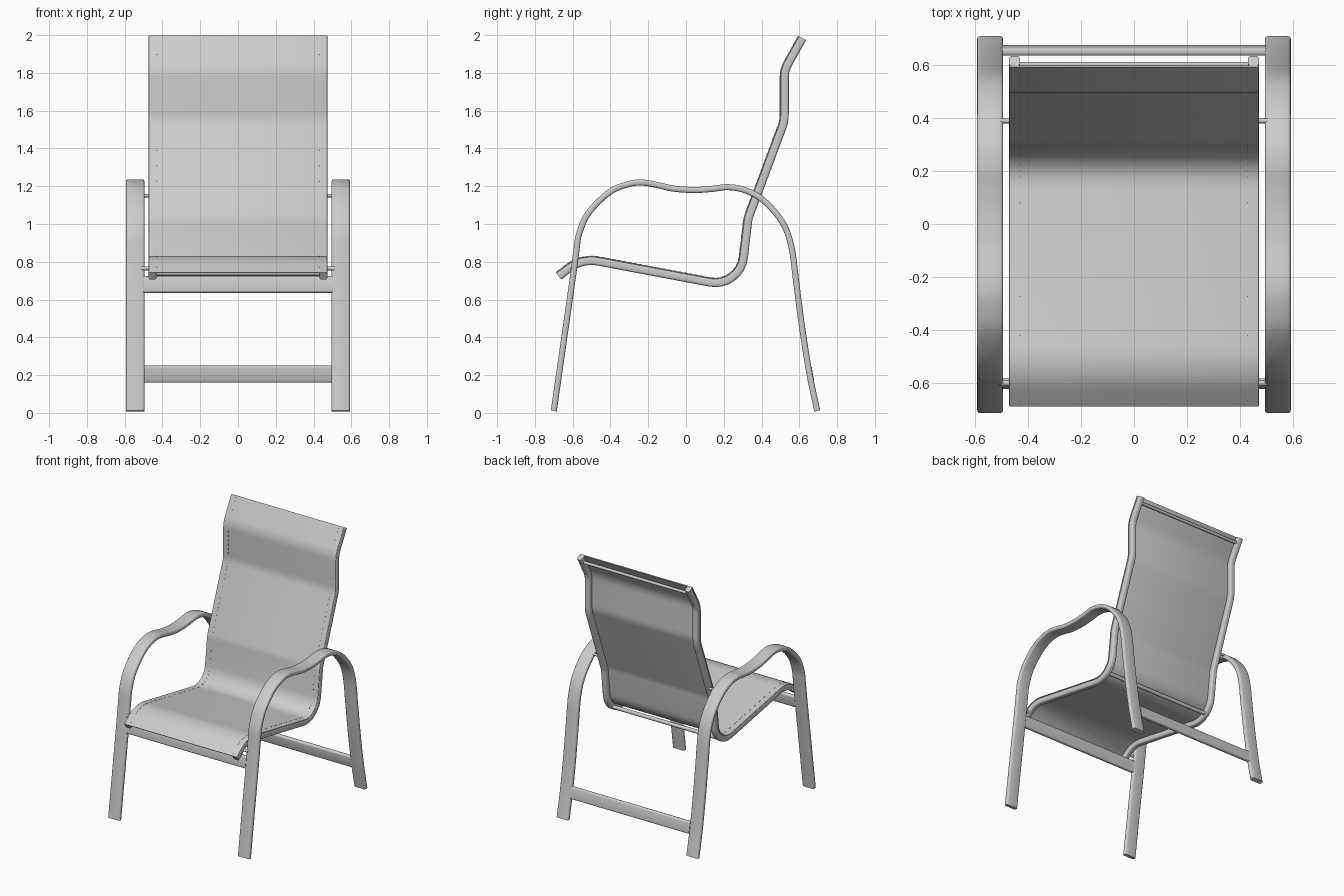
import bpy, bmesh, math
from mathutils import Vector, Matrix

if "Cube" in bpy.data.objects:
    bpy.data.objects.remove(bpy.data.objects["Cube"])

grey = bpy.data.materials.new("light grey")
grey.diffuse_color = (0.6, 0.6, 0.6, 1)
grey.use_nodes = True
grey.node_tree.nodes["Principled BSDF"].inputs["Base Color"].default_value = grey.diffuse_color


def finish(name, bm, smooth=True):
    bmesh.ops.recalc_face_normals(bm, faces=bm.faces)
    me = bpy.data.meshes.new(name)
    bm.to_mesh(me)
    bm.free()
    me.materials.append(grey)
    ob = bpy.data.objects.new(name, me)
    bpy.context.collection.objects.link(ob)
    if smooth:
        bpy.ops.object.select_all(action='DESELECT')
        ob.select_set(True)
        bpy.context.view_layer.objects.active = ob
        bpy.ops.object.shade_smooth_by_angle(angle=math.radians(35))
    return ob


def fillet(corners, steps=8):
    """Polyline of (y, z, radius) with rounded corners."""
    pts = [Vector(c[:2]) for c in corners]
    out = [pts[0]]
    for i in range(1, len(pts) - 1):
        p, r = pts[i], corners[i][2]
        a, b = (pts[i - 1] - p).normalized(), (pts[i + 1] - p).normalized()
        half = a.angle(b) / 2
        centre = p + (a + b).normalized() * (r / math.sin(half))
        t = r / math.tan(half)
        u, v = p + a * t - centre, p + b * t - centre
        turn = u.angle(v)
        for k in range(steps + 1):
            f = k / steps
            out.append(centre + (u * math.sin((1 - f) * turn) + v * math.sin(f * turn)) / math.sin(turn))
    return out + [pts[-1]]


def spline(points, steps=5):
    """Smooth curve through the points."""
    p = [Vector(q) for q in points]
    p = [2 * p[0] - p[1]] + p + [2 * p[-1] - p[-2]]
    out = []
    for i in range(1, len(p) - 2):
        a, b, c, d = p[i - 1:i + 3]
        for k in range(steps):
            t = k / steps
            out.append(0.5 * (2 * b + (c - a) * t + (2 * a - 5 * b + 4 * c - d) * t * t
                              + (3 * b - a - 3 * c + d) * t ** 3))
    return out + [p[-2]]


def frames(path):
    """Each path point with its normal and mitre stretch."""
    for i, p in enumerate(path):
        a = (p - path[max(i - 1, 0)]).normalized() if i else (path[1] - p).normalized()
        b = (path[i + 1] - p).normalized() if i < len(path) - 1 else a
        t = (a + b).normalized()
        yield p, Vector((-t.y, t.x)), 1 / t.dot(a)


def sweep(name, path, x, width, thick, radius, offset=0.0):
    """Rounded rectangle swept along a side-view path."""
    section = []
    for q, (sx, sn) in enumerate(((1, 1), (-1, 1), (-1, -1), (1, -1))):
        for k in range(4):
            ang = math.pi / 2 * (q + k / 3)
            section.append((sx * (width / 2 - radius) + radius * math.cos(ang),
                            sn * (thick / 2 - radius) + radius * math.sin(ang) + offset))
    bm = bmesh.new()
    rings = []
    for p, n, s in frames(path):
        rings.append([bm.verts.new((x + u, p.x + n.x * v * s, p.y + n.y * v * s)) for u, v in section])
    m = len(section)
    for r0, r1 in zip(rings, rings[1:]):
        for j in range(m):
            bm.faces.new((r0[j], r0[(j + 1) % m], r1[(j + 1) % m], r1[j]))
    bm.faces.new(rings[0])
    bm.faces.new(rings[-1])
    return finish(name, bm)


def flat_bar(name, y, z, tilt):
    bm = bmesh.new()
    bmesh.ops.create_cube(bm, size=1, matrix=Matrix.Translation((0, y, z))
                          @ Matrix.Rotation(tilt, 4, 'X') @ Matrix.Diagonal((1.0, 0.03, 0.09, 1)))
    edges = [e for e in bm.edges if abs(e.verts[0].co.x - e.verts[1].co.x) > 0.5]
    bmesh.ops.bevel(bm, geom=edges, offset=0.011, segments=3, profile=0.5, affect='EDGES')
    finish(name, bm)


def rod(name, x0, x1, y, z, r):
    bm = bmesh.new()
    bmesh.ops.create_cone(bm, cap_ends=True, segments=16, radius1=r, radius2=r, depth=abs(x1 - x0),
                          matrix=Matrix.Translation(((x0 + x1) / 2, y, z)) @ Matrix.Rotation(math.pi / 2, 4, 'Y'))
    finish(name, bm)


# Side-view paths
arm_path = spline([(-0.70, 0.01), (-0.65, 0.36), (-0.60, 0.71), (-0.58, 0.86), (-0.565, 0.95),
                   (-0.515, 1.06), (-0.41, 1.165), (-0.32, 1.207), (-0.24, 1.22), (-0.16, 1.208),
                   (-0.07, 1.188), (0.04, 1.18), (0.14, 1.186), (0.22, 1.195), (0.31, 1.18),
                   (0.41, 1.125), (0.51, 1.01), (0.558, 0.88), (0.585, 0.68), (0.615, 0.45),
                   (0.655, 0.20), (0.695, 0.01)])
seat_path = fillet([(-0.675, 0.725, 0), (-0.55, 0.82, 0.2), (0.285, 0.663, 0.15), (0.328, 1.03, 0.15),
                    (0.52, 1.545, 0.2), (0.52, 1.815, 0.15), (0.615, 1.985, 0)])

# Fabric sling and its edge stitching
sweep("sling", seat_path, 0, 0.945, 0.006, 0.002, offset=0.021)
bm = bmesh.new()
for p0, p1 in zip(seat_path, seat_path[1:]):
    d = p1 - p0
    t = d.normalized()
    count = round(d.length / 0.03)
    for k in range(count):
        c = p0 + d * ((k + 0.5) / count) + Vector((-t.y, t.x)) * 0.0242
        for x in (-0.43, 0.43):
            bmesh.ops.create_cube(bm, size=1, matrix=Matrix.Translation((x, c.x, c.y))
                                  @ Matrix.Rotation(math.atan2(t.y, t.x), 4, 'X')
                                  @ Matrix.Diagonal((0.003, 0.014, 0.002, 1)))
finish("stitching", bm, smooth=False)

# Parts on both sides
for side, s in (("left", -1), ("right", 1)):
    sweep(side + "_arm_and_legs", arm_path, s * 0.544, 0.098, 0.032, 0.012)
    sweep(side + "_seat_rail", seat_path, s * 0.452, 0.042, 0.043, 0.012, offset=-0.0025)
    rod(side + "_front_pin", s * 0.46, s * 0.51, -0.602, 0.765, 0.011)
    rod(side + "_back_pin", s * 0.46, s * 0.51, 0.39, 1.15, 0.009)

# Bars joining the legs
flat_bar("front_leg_bar", -0.605, 0.68, -0.142)
flat_bar("back_leg_bar", 0.657, 0.205, 0.17)

# Thin spreader rods between the seat rails
rod("front_spreader", -0.45, 0.45, -0.645, 0.74, 0.013)
rod("bend_spreader", -0.45, 0.45, 0.25, 0.715, 0.014)
rod("top_spreader", -0.45, 0.45, 0.602, 1.945, 0.011)
